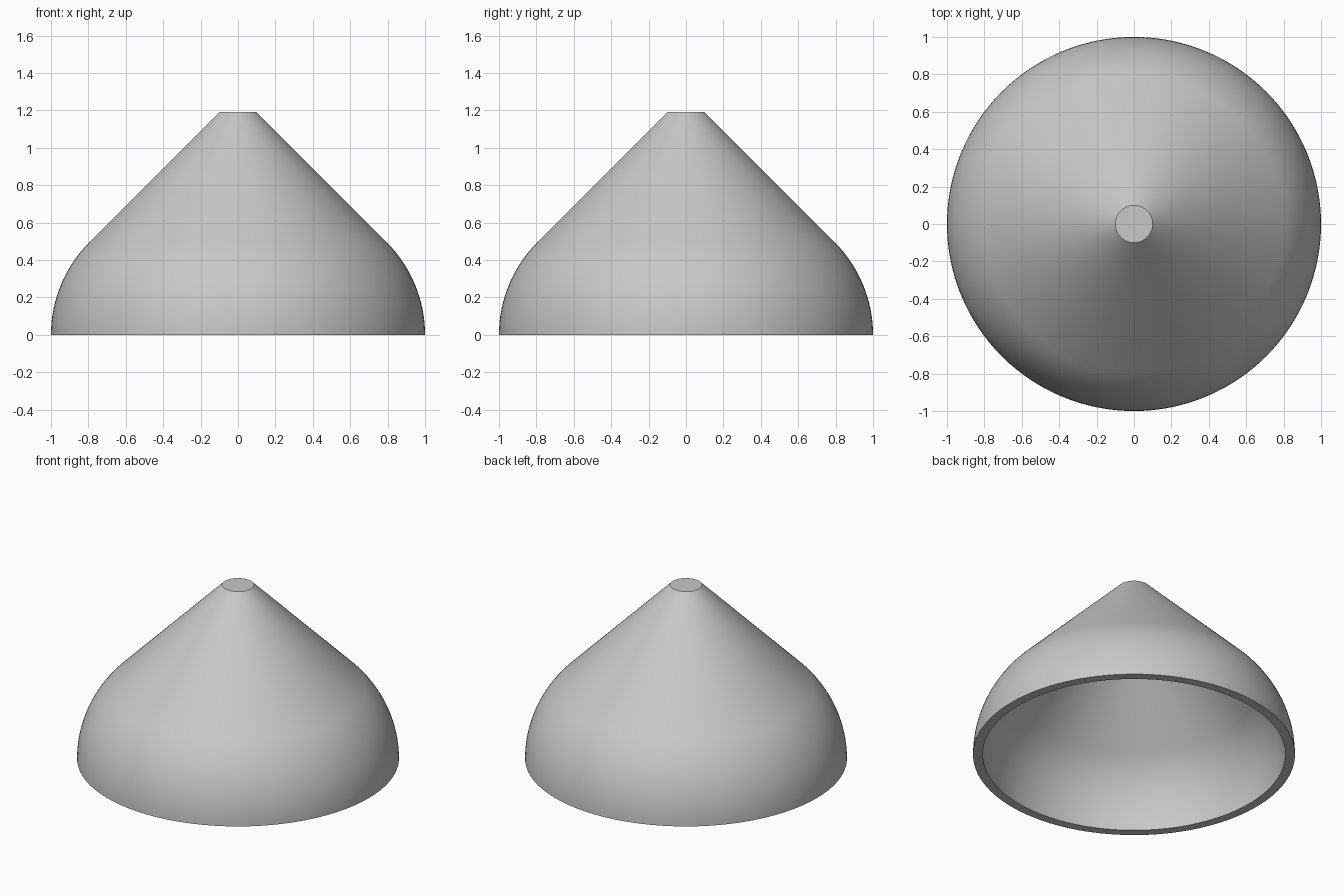
import bpy
import bmesh
from math import cos, sin, pi, radians
from mathutils import Vector

if "Cube" in bpy.data.objects:
    bpy.data.objects.remove(bpy.data.objects["Cube"])

SEGMENTS = 128
ARC_STEPS = 16
WALL = 0.06
ARC_RADIUS = 0.70
ARC_CENTRE = 1.0 - ARC_RADIUS
TOP_Z = 1.19


def wall_profile(offset):
    """Rounded skirt running tangent into a 45 degree cone with a flat top."""
    r = ARC_RADIUS - offset
    points = [(ARC_CENTRE + r * cos(a), r * sin(a))
              for a in (pi / 4 * i / ARC_STEPS for i in range(ARC_STEPS + 1))]
    x, z = points[-1]
    top = TOP_Z - offset
    points += [(x + z - top, top), (0, top)]
    return points


# Satin grey material
grey = bpy.data.materials.new("light_grey")
grey.use_nodes = True
colour = (0.58, 0.58, 0.58, 1)
grey.diffuse_color = colour
grey.node_tree.nodes["Principled BSDF"].inputs["Base Color"].default_value = colour

# Hollow shell: outer wall, rim and inner wall revolved as one profile
profile = wall_profile(0)[::-1] + wall_profile(WALL)
bm = bmesh.new()
verts = [bm.verts.new((x, 0, z)) for x, z in profile]
edges = [bm.edges.new(pair) for pair in zip(verts, verts[1:])]
bmesh.ops.spin(bm, geom=verts + edges, cent=Vector(), axis=(0, 0, 1),
               angle=radians(360), steps=SEGMENTS, use_merge=False)
bmesh.ops.remove_doubles(bm, verts=bm.verts, dist=0.0001)
bmesh.ops.recalc_face_normals(bm, faces=bm.faces)
mesh = bpy.data.meshes.new("hollow_shade")
bm.to_mesh(mesh)
bm.free()
mesh.materials.append(grey)

shade = bpy.data.objects.new("hollow_shade", mesh)
bpy.context.collection.objects.link(shade)
bpy.ops.object.select_all(action="DESELECT")
shade.select_set(True)
bpy.context.view_layer.objects.active = shade
bpy.ops.object.shade_smooth_by_angle(angle=radians(30))
